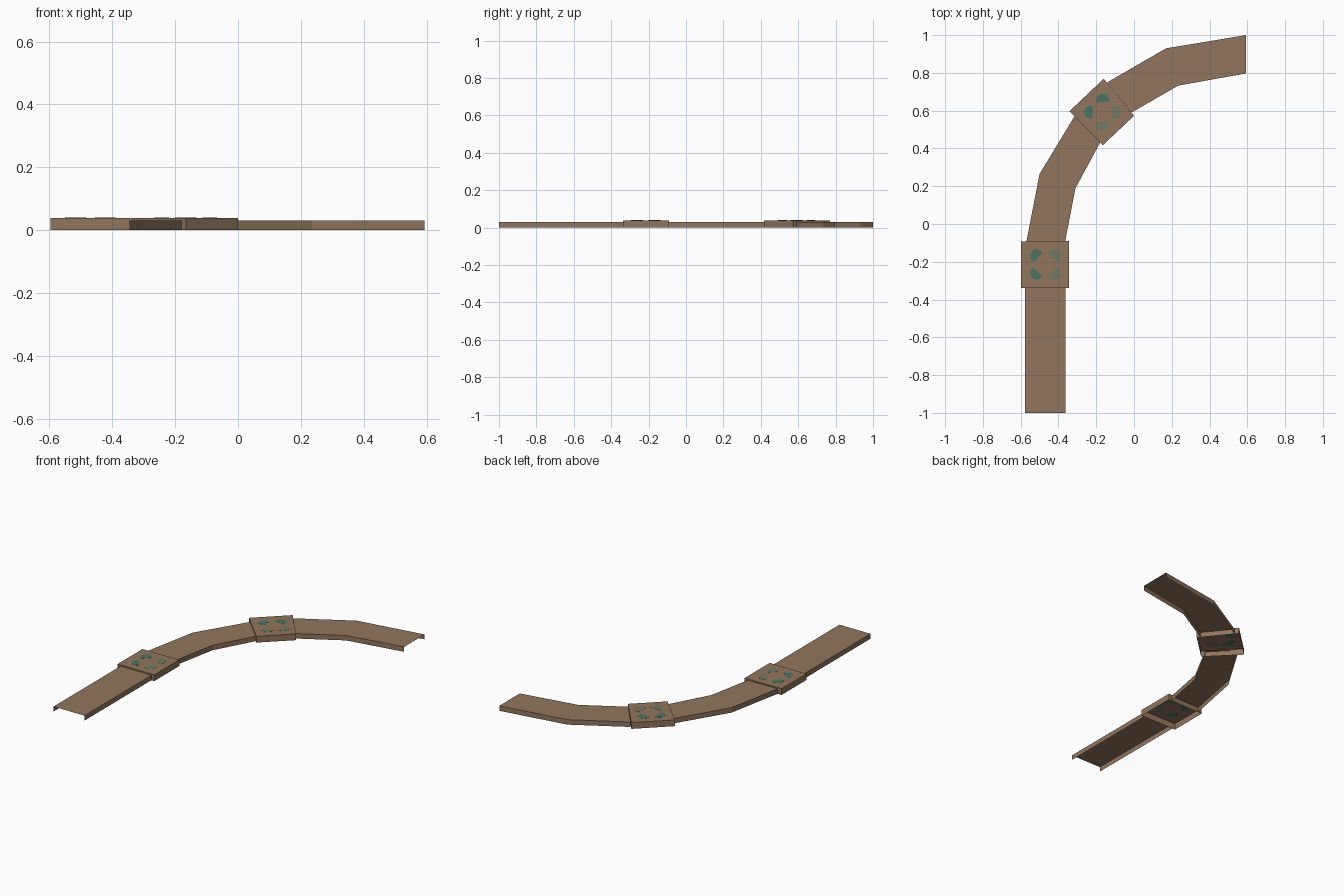
import bpy, bmesh, math
from mathutils import Vector

if "Cube" in bpy.data.objects:
    bpy.data.objects.remove(bpy.data.objects["Cube"])


def material(name, rgb):
    m = bpy.data.materials.new(name)
    m.diffuse_color = (*rgb, 1)
    m.use_nodes = True
    m.node_tree.nodes["Principled BSDF"].inputs["Base Color"].default_value = m.diffuse_color
    return m


BROWN = material("earth brown", (0.285, 0.182, 0.112))
DARK_GREEN = material("moss green", (0.068, 0.175, 0.120))
PALE_GREEN = material("faded green", (0.165, 0.192, 0.125))


def finish(bm, name, mat):
    me = bpy.data.meshes.new(name)
    bm.to_mesh(me)
    bm.free()
    me.materials.append(mat)
    ob = bpy.data.objects.new(name, me)
    bpy.context.collection.objects.link(ob)
    return ob


def channel(name, left, right, height):
    """Open-ended, open-bottomed strip: top sheet with two skirts."""
    bm = bmesh.new()
    rows = [[bm.verts.new((x, y, z)) for x, y, z in
             ((*l, 0), (*l, height), (*r, height), (*r, 0))]
            for l, r in zip(left, right)]
    for a, b in zip(rows, rows[1:]):
        for i in range(3):
            bm.faces.new((a[i], a[i + 1], b[i + 1], b[i]))
    return finish(bm, name, BROWN)


def platform(name, corners, height):
    """Open-bottomed box on counter-clockwise corners."""
    bm = bmesh.new()
    low = [bm.verts.new((x, y, 0)) for x, y in corners]
    top = [bm.verts.new((x, y, height)) for x, y in corners]
    bm.faces.new(top)
    for i in range(4):
        j = (i + 1) % 4
        bm.faces.new((low[i], low[j], top[j], top[i]))
    return finish(bm, name, BROWN)


def patch(name, center, angle, height, mat):
    """Thin dome-shaped plate, flat side towards the platform centre."""
    outline = [(0.053, -0.033), (0.075, -0.034), (0.093, -0.02), (0.099, 0),
               (0.093, 0.02), (0.075, 0.034), (0.053, 0.033)]
    c, s = math.cos(angle), math.sin(angle)
    bm = bmesh.new()
    face = bm.faces.new([bm.verts.new((center[0] + u * c - v * s,
                                       center[1] + u * s + v * c,
                                       height - 0.0007)) for u, v in outline])
    ext = bmesh.ops.extrude_face_region(bm, geom=[face], use_keep_orig=True)
    bmesh.ops.translate(bm, vec=Vector((0, 0, 0.0014)),
                        verts=[v for v in ext["geom"]
                               if isinstance(v, bmesh.types.BMVert)])
    bmesh.ops.recalc_face_normals(bm, faces=bm.faces)
    return finish(bm, name, mat)


STRIP_H, PLATFORM_H = 0.031, 0.039

# path strips
channel("straight_path", [(-0.577, -1), (-0.577, -0.338)],
        [(-0.363, -1), (-0.363, -0.338)], STRIP_H)
channel("lower_bend_path", [(-0.57, -0.095), (-0.50, 0.265), (-0.315, 0.57)],
        [(-0.365, -0.095), (-0.31, 0.19), (-0.172, 0.444)], STRIP_H)
channel("upper_bend_path", [(-0.142, 0.75), (0.17, 0.93), (0.593, 1.0)],
        [(-0.013, 0.59), (0.235, 0.733), (0.593, 0.797)], STRIP_H)

# square platforms
platform("front_platform", [(-0.597, -0.338), (-0.343, -0.338),
                            (-0.343, -0.09), (-0.597, -0.093)], PLATFORM_H)
platform("corner_platform", [(-0.165, 0.417), (0.0, 0.573),
                             (-0.16, 0.769), (-0.342, 0.597)], PLATFORM_H)

# four green patches per platform: dark on the outer side of the bend
for label, center, turn in (("front", (-0.47, -0.215), 0),
                            ("corner", (-0.166, 0.592), -45)):
    for i, a in enumerate((135, 225, 315, 45)):
        patch(f"{label}_patch_{i + 1}", center, math.radians(a + turn),
              PLATFORM_H, DARK_GREEN if i < 2 else PALE_GREEN)
